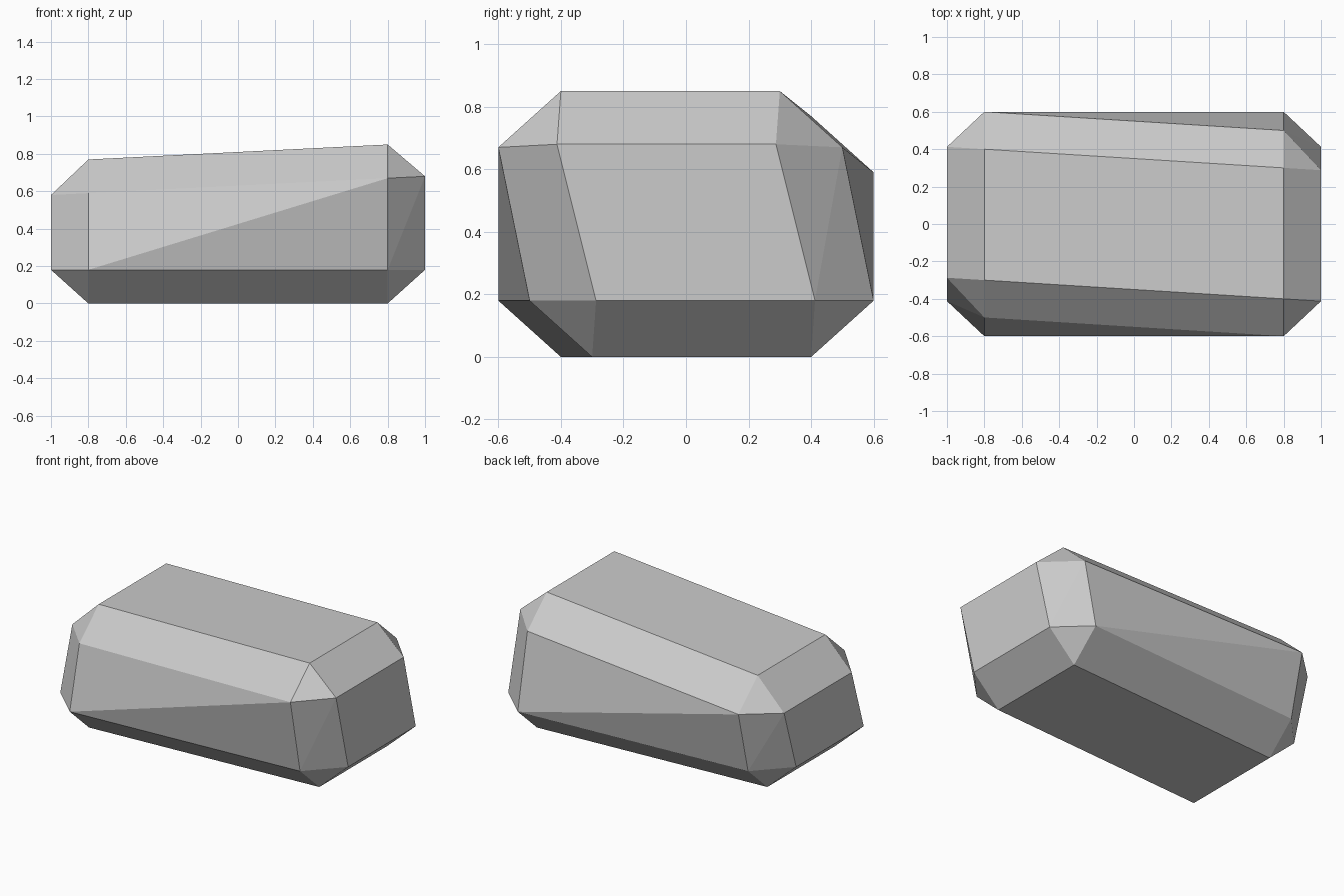
import bpy
import bmesh
from itertools import product

cube = bpy.data.objects.get("Cube")
if cube:
    bpy.data.objects.remove(cube, do_unlink=True)

# Plain grey material
colour = (0.6, 0.6, 0.6, 1)
grey = bpy.data.materials.new("plain grey")
grey.use_nodes = True
grey.diffuse_color = colour
grey.node_tree.nodes["Principled BSDF"].inputs["Base Color"].default_value = colour

# Outer half sizes, and the insets left by the chamfers
LENGTH, WIDTH, CHAMFER = 1.0, 0.55, 0.2
TOP, BOTTOM, EDGE_DROP = 0.81, 0.0, 0.18
TWIST, SLOPE = 0.0625, 0.05


def place(x, y, z, side):
    """Skew the upper half one way and the lower half the other; tilt the top."""
    if side > 0:
        z += SLOPE * x
    return (x, y - side * TWIST * x, z)


# Each corner of the block is cut into three points, one per adjoining face
bm = bmesh.new()
for sx, sy, side in product((-1, 1), repeat=3):
    cap_z = TOP if side > 0 else BOTTOM
    rim_z = cap_z - side * EDGE_DROP
    long_x, short_x = sx * LENGTH, sx * (LENGTH - CHAMFER)
    wide_y, narrow_y = sy * WIDTH, sy * (WIDTH - CHAMFER)
    for point in ((short_x, narrow_y, cap_z),
                  (short_x, wide_y, rim_z),
                  (long_x, narrow_y, rim_z)):
        bm.verts.new(place(*point, side))

# Skin the points and merge the flat faces
bmesh.ops.convex_hull(bm, input=bm.verts[:])
bmesh.ops.dissolve_limit(bm, angle_limit=0.002, verts=bm.verts[:], edges=bm.edges[:])
bmesh.ops.recalc_face_normals(bm, faces=bm.faces[:])

mesh = bpy.data.meshes.new("chamfered_block")
bm.to_mesh(mesh)
bm.free()
mesh.materials.append(grey)
block = bpy.data.objects.new("chamfered_block", mesh)
bpy.context.collection.objects.link(block)
